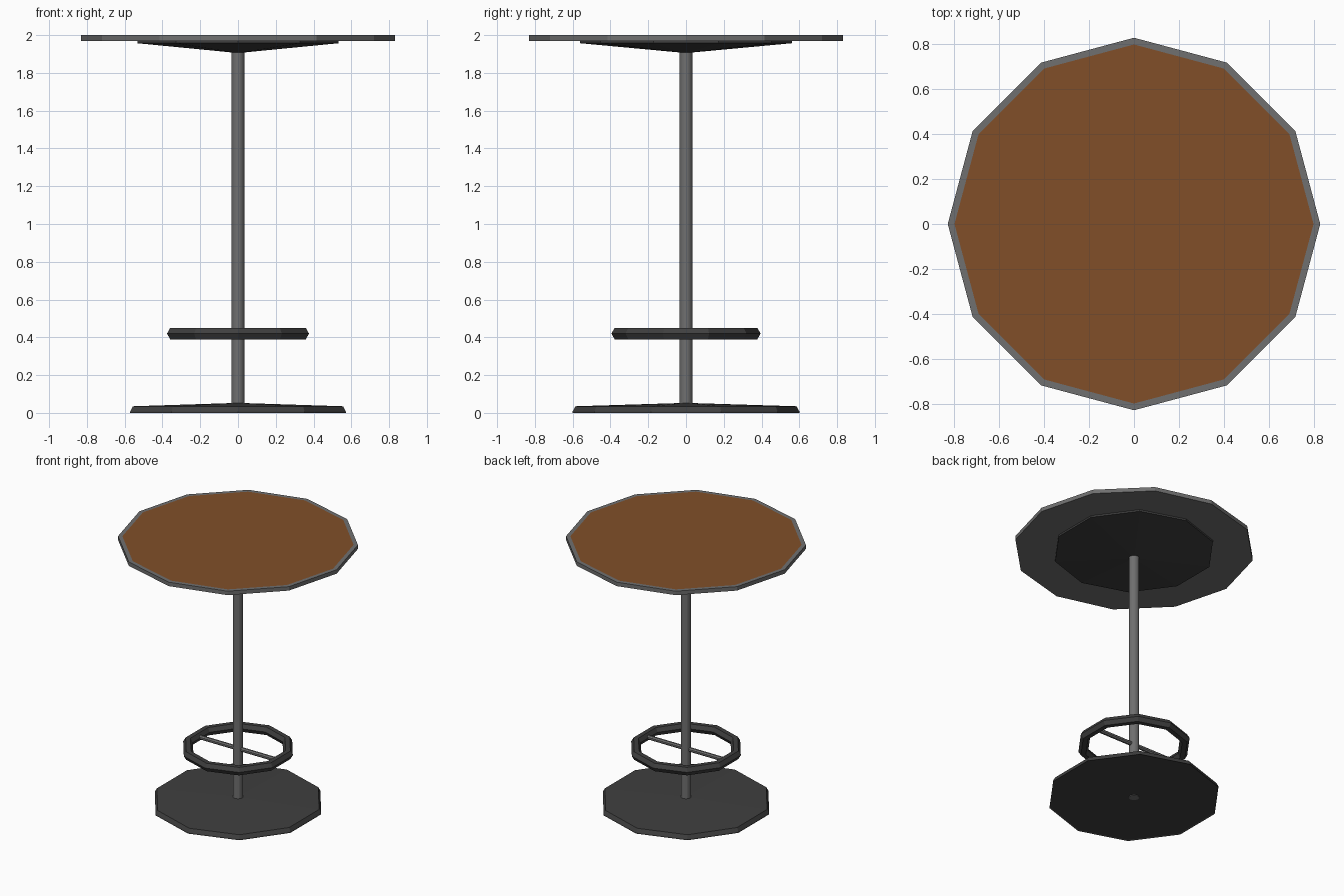
import bpy, bmesh
from math import sin, cos, pi, radians

if "Cube" in bpy.data.objects:
    bpy.data.objects.remove(bpy.data.objects["Cube"])


def material(name, rgb):
    m = bpy.data.materials.new(name)
    m.diffuse_color = (*rgb, 1)
    m.use_nodes = True
    m.node_tree.nodes["Principled BSDF"].inputs["Base Color"].default_value = m.diffuse_color
    return m


wood = material("wood", (0.22, 0.078, 0.022))
steel = material("steel", (0.16, 0.16, 0.16))
dark = material("dark_metal", (0.05, 0.05, 0.05))


def lathe(name, profile, sides, start, mats, closed=False):
    """Spin (radius, z) points round z; radius 0 makes a pole point."""
    bm = bmesh.new()
    rings = []
    for r, z in profile:
        if r == 0:
            rings.append([bm.verts.new((0, 0, z))] * sides)
        else:
            angles = [start + 2 * pi * i / sides for i in range(sides)]
            rings.append([bm.verts.new((r * cos(a), r * sin(a), z)) for a in angles])
    pairs = list(zip(rings, rings[1:]))
    if closed:
        pairs.append((rings[-1], rings[0]))
    for low, high in pairs:
        for i in range(sides):
            j = (i + 1) % sides
            bm.faces.new(list(dict.fromkeys((low[i], low[j], high[j], high[i]))))
    bmesh.ops.recalc_face_normals(bm, faces=bm.faces)
    mesh = bpy.data.meshes.new(name)
    bm.to_mesh(mesh)
    bm.free()
    for m in mats:
        mesh.materials.append(m)
    ob = bpy.data.objects.new(name, mesh)
    bpy.context.collection.objects.link(ob)
    return ob


# Twelve-sided table top with a wooden inlay inside a metal rim
top = lathe("table_top", [(0, 1.97), (0.83, 1.97), (0.83, 2), (0.8, 2), (0, 2)],
            12, 0, [steel, wood])
for f in top.data.polygons:
    if len(f.vertices) == 3 and f.center.z > 1.99:
        f.material_index = 1

# Ten-sided support cone under the top, and the matching foot plate
lathe("top_support", [(0, 1.905), (0.56, 1.957), (0.56, 1.972), (0, 1.972)],
      10, pi / 2, [dark])
lathe("base_plate", [(0, 0.004), (0.59, 0.004), (0.6, 0), (0.6, 0.008),
                     (0.585, 0.035), (0, 0.053)], 10, pi / 2, [dark])

# Central pole
lathe("pole", [(0, 0), (0.035, 0), (0.035, 1.93), (0, 1.93)], 16, 0, [steel])

# Foot ring with a hexagonal section
section = [(0.36 + 0.035 * cos(radians(a)), 0.42 + 0.035 * sin(radians(a)))
           for a in range(0, 360, 60)]
lathe("foot_ring", section, 10, pi / 2, [dark], closed=True)

# Crossbar joining the ring to the pole
bar = lathe("foot_ring_crossbar", [(0, -0.34), (0.016, -0.34), (0.016, 0.34), (0, 0.34)],
            8, pi / 8, [steel])
bar.rotation_euler = (0, pi / 2, 0)
bar.location.z = 0.42
